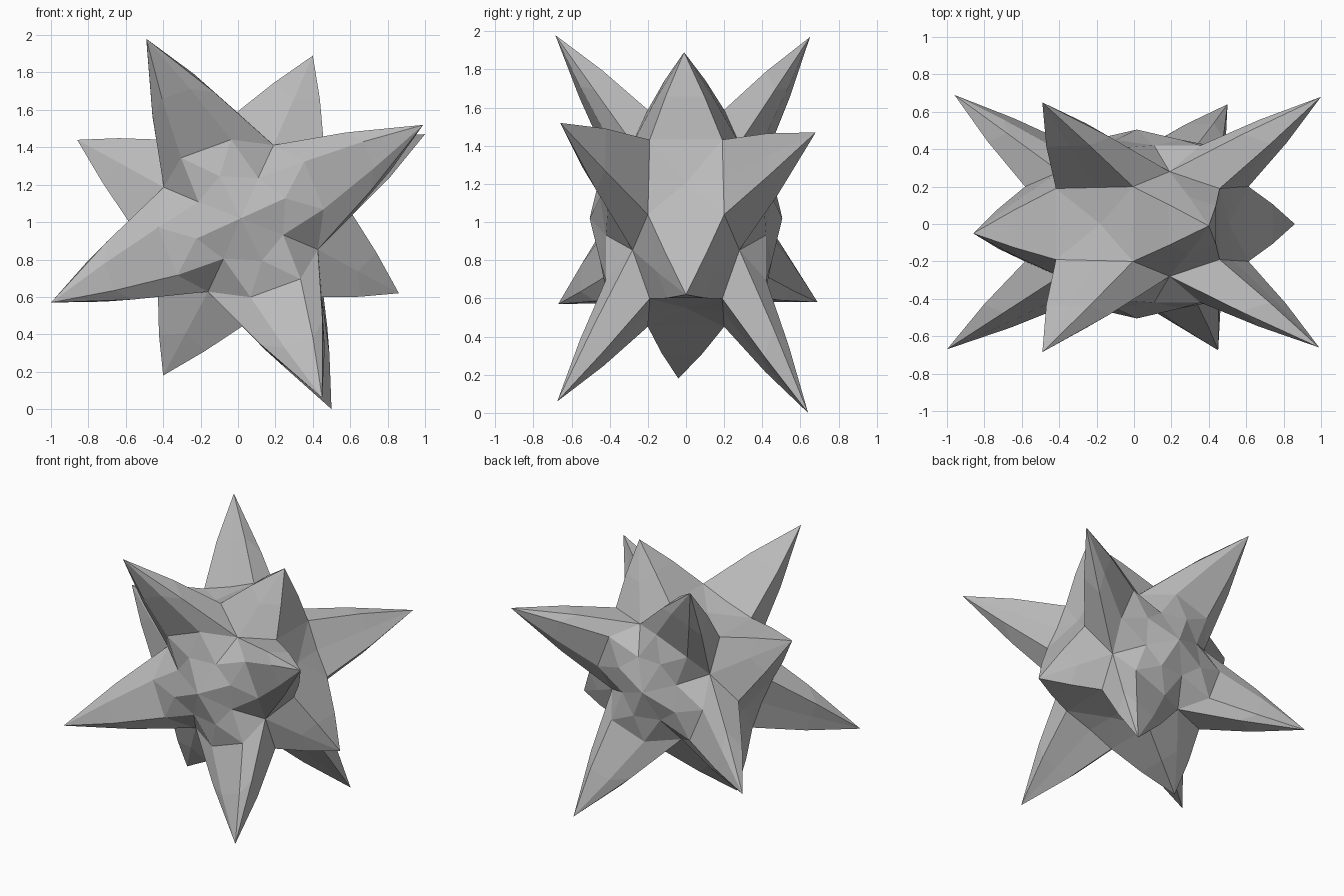
import bpy, bmesh
from mathutils import Vector

cube = bpy.data.objects.get("Cube")
if cube:
    bpy.data.objects.remove(cube)

grey = bpy.data.materials.new("stone grey")
grey.use_nodes = True
grey.diffuse_color = (0.5, 0.5, 0.5, 1)
grey.node_tree.nodes["Principled BSDF"].inputs["Base Color"].default_value = (0.5, 0.5, 0.5, 1)

# Body points of one quarter of the front half, relative to the middle
BODY = {
    "valley": (0.43, -0.19, 0.42),
    "saddle": (0.58, -0.20, 0.02),
    "panel_edge": (0.50, -0.195, 0.21),
    "panel_mid": (0.48, 0, 0.19),
    "notch": (0.17, -0.28, 0.40),
    "shoulder": (0.33, -0.42, 0.31),
    "hip": (0.43, -0.41, 0.05),
    "cap": (0.23, -0.45, 0.11),
    "cap_notch": (0.09, -0.42, 0.22),
    "pole": (0, -0.505, 0),
}
# Spike tips, counter-clockwise seen from the front
FRONT_TIPS = [(0.99, -0.66, 1.52), (-0.49, -0.685, 1.98), (-1, -0.67, 0.57), (0.45, -0.675, 0.06)]
BACK_TIPS = [(1, 0.68, 1.47), (-0.49, 0.65, 1.97), (-0.96, 0.69, 0.58), (0.50, 0.64, 0)]
SIDE_TIPS = [(0.40, -0.01, 1.89), (-0.86, -0.05, 1.44), (-0.40, -0.04, 0.18), (0.86, 0, 0.62)]
MIDDLE = Vector((0.015, 0, 1.02))

bm = bmesh.new()
cache = {}


def vert(name, quarter, side):
    """Body point turned by quarter turns about y; side 1 is front, -1 is back."""
    quarter = 0 if name == "pole" else quarter % 4
    side = 1 if name == "panel_mid" else side
    key = (name, quarter, side)
    if key not in cache:
        x, y, z = BODY[name]
        for _ in range(quarter):
            x, z = -z, x
        cache[key] = bm.verts.new(MIDDLE + Vector((x * 1.03, y * side, z * 0.98)))
    return cache[key]


def fan(loop, peak):
    for a, b in zip(loop, loop[1:] + loop[:1]):
        bm.faces.new((a, b, peak))


def spike(loop, tip, bulge):
    """Tapered spike over a base loop with one slightly swollen ring."""
    tip = Vector(tip)
    base = sum((v.co for v in loop), Vector()) / len(loop)
    axis = base.lerp(tip, 0.5)
    ring = [bm.verts.new(axis + (v.co.lerp(tip, 0.5) - axis) * bulge) for v in loop]
    for i in range(len(loop)):
        j = (i + 1) % len(loop)
        bm.faces.new((loop[i], loop[j], ring[j], ring[i]))
    fan(ring, bm.verts.new(tip))


for q in range(4):
    for side, tips in ((1, FRONT_TIPS), (-1, BACK_TIPS)):
        def p(name, step=0):
            return vert(name, q + step, side)
        # Corner spike
        spike([p("saddle"), p("panel_edge"), p("valley"), p("notch"),
               p("shoulder"), p("hip"), p("notch", -1)], tips[q], 1.12)
        # Domed cap in the middle of the front or back
        for tri in (
            (p("pole"), p("cap"), p("cap_notch")),
            (p("pole"), p("cap_notch"), p("cap", 1)),
            (p("cap"), p("hip"), p("shoulder")),
            (p("cap"), p("shoulder"), p("cap_notch")),
            (p("cap_notch"), p("shoulder"), p("notch")),
            (p("cap_notch"), p("notch"), p("hip", 1)),
            (p("cap_notch"), p("hip", 1), p("cap", 1)),
        ):
            bm.faces.new(tri)
    # Side spike and the sunken panel beside it
    half = [("valley", q), ("notch", q), ("saddle", q + 1)]
    spike([vert(n, k, 1) for n, k in half] + [vert(n, k, -1) for n, k in half[::-1]],
          SIDE_TIPS[q], 1.07)
    half = [("valley", q), ("panel_edge", q), ("saddle", q)]
    fan([vert(n, k, 1) for n, k in half] + [vert(n, k, -1) for n, k in half[::-1]],
        vert("panel_mid", q, 1))

bmesh.ops.recalc_face_normals(bm, faces=bm.faces)
bmesh.ops.triangulate(bm, faces=bm.faces)
mesh = bpy.data.meshes.new("spiked_star")
bm.to_mesh(mesh)
bm.free()
mesh.materials.append(grey)
star = bpy.data.objects.new("spiked_star", mesh)
bpy.context.collection.objects.link(star)
